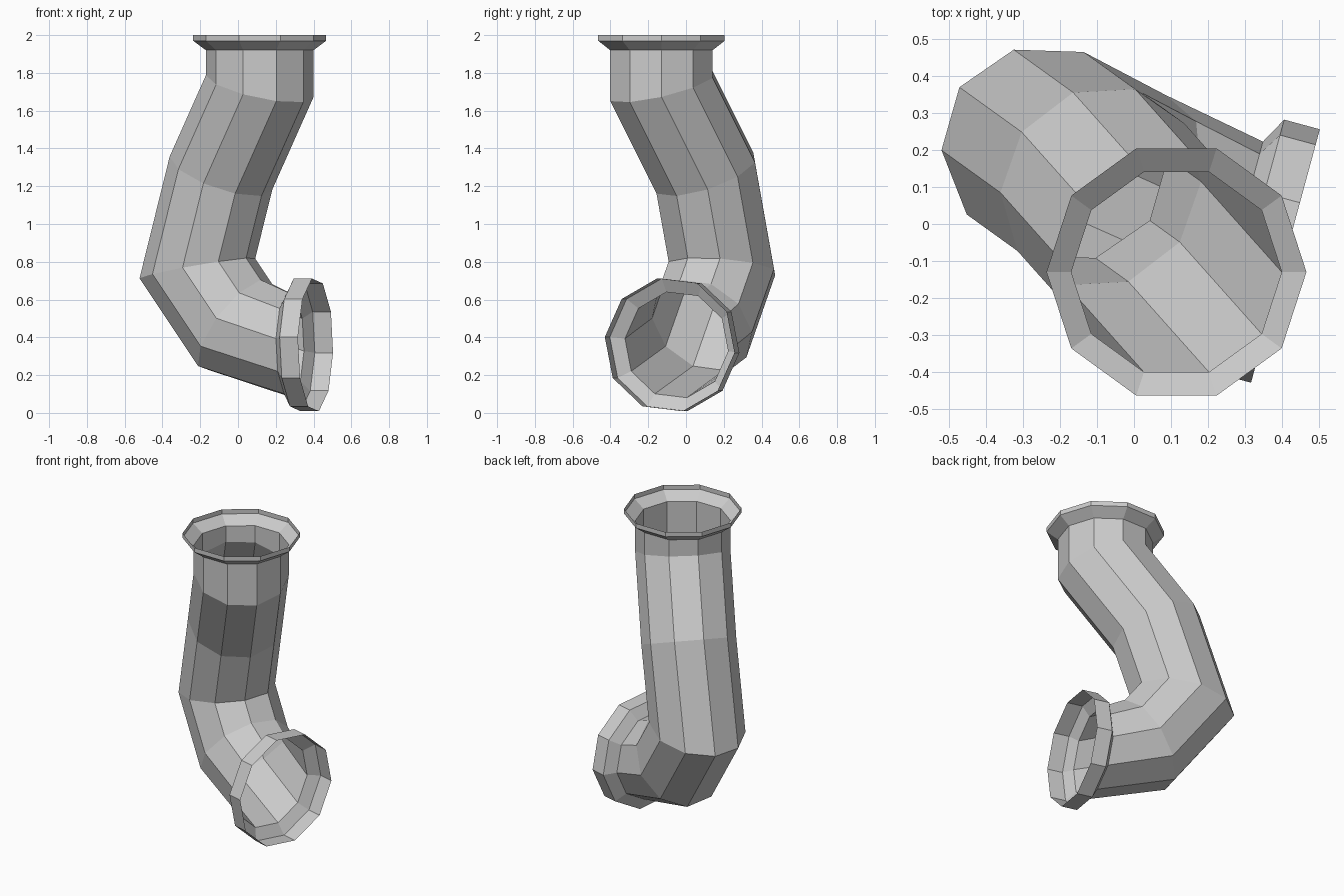
import bpy, bmesh
from math import cos, sin, tau
from mathutils import Vector

if "Cube" in bpy.data.objects:
    bpy.data.objects.remove(bpy.data.objects["Cube"])

SIDES, R, FLANGE_R = 10, 0.285, 0.358

# Centre line of the pipe, from the top mouth to the side outlet
path = [Vector(p) for p in [(0.115, -0.13, 1.92), (0.115, -0.13, 1.73),
                            (-0.09, 0.10, 1.27), (-0.215, 0.19, 0.765),
                            (-0.015, 0.085, 0.465), (0.275, -0.05, 0.36)]]
outlet_dir = Vector((0.965, -0.262, 0)).normalized()
dirs = [(b - a).normalized() for a, b in zip(path, path[1:])] + [outlet_dir]


def slide(ring, along, origin, normal):
    """Slide ring points along a direction until they meet a plane."""
    return [p + along * ((origin - p).dot(normal) / along.dot(normal)) for p in ring]


def flare(ring, centre, offset, radius):
    """Scaled copy of an end ring moved by offset."""
    return [centre + offset + (p - centre) * (radius / R) for p in ring]


# Top mouth and its flange
ring = [path[0] + Vector((R * cos(tau * i / SIDES), R * sin(tau * i / SIDES), 0))
        for i in range(SIDES)]
up = Vector((0, 0, 1))
rings = [flare(ring, path[0], up * 0.08, 0.352),
         flare(ring, path[0], up * 0.05, 0.352), ring]

# Mitred bends
for i in range(1, len(path)):
    ring = slide(ring, dirs[i - 1], path[i], dirs[i - 1] + dirs[i])
    if i == len(path) - 1:
        ring = slide(ring, outlet_dir, path[i], outlet_dir)
    rings.append(ring)

# Side outlet flange
rings += [flare(ring, path[-1], outlet_dir * 0.04, FLANGE_R),
          flare(ring, path[-1], outlet_dir * 0.14, FLANGE_R)]

# Skin the rings as one open tube
bm = bmesh.new()
loops = [[bm.verts.new(p) for p in r] for r in rings]
for a, b in zip(loops, loops[1:]):
    for i in range(SIDES):
        j = (i + 1) % SIDES
        bm.faces.new((a[i], b[i], b[j], a[j]))
mesh = bpy.data.meshes.new("bent_pipe")
bm.to_mesh(mesh)
bm.free()
pipe = bpy.data.objects.new("bent_pipe", mesh)
bpy.context.collection.objects.link(pipe)
